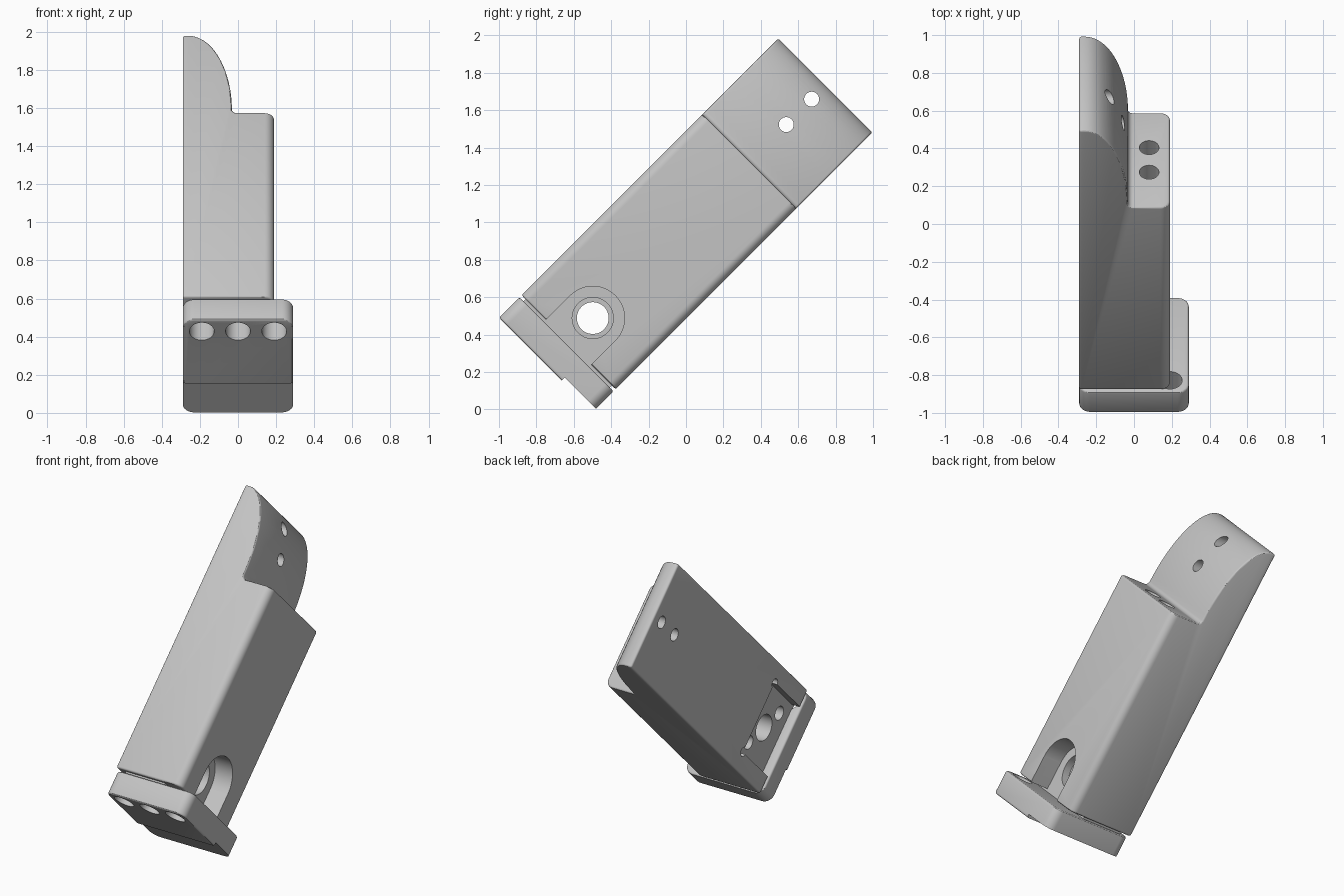
import bpy, bmesh, math
from mathutils import Matrix, Vector

cube = bpy.data.objects.get("Cube")
if cube:
    bpy.data.objects.remove(cube, do_unlink=True)

# One matte grey for everything
grey = bpy.data.materials.new("grey metal")
grey.use_nodes = True
colour = (0.55, 0.55, 0.55, 1)
grey.diffuse_color = colour
grey.node_tree.nodes["Principled BSDF"].inputs["Base Color"].default_value = colour

# Parts are made upright (z along the length), then tipped by 45 degrees
TILT = Matrix.Rotation(math.radians(-45), 4, 'X')
B0, B1 = -1.054, -0.342          # extent across the width
BM = (B0 + B1) / 2


def add_object(name, bm):
    bmesh.ops.recalc_face_normals(bm, faces=bm.faces)
    mesh = bpy.data.meshes.new(name)
    bm.to_mesh(mesh)
    bm.free()
    mesh.materials.append(grey)
    ob = bpy.data.objects.new(name, mesh)
    bpy.context.collection.objects.link(ob)
    return ob


def box(name, lo, hi):
    lo, hi = Vector(lo), Vector(hi)
    bm = bmesh.new()
    bmesh.ops.create_cube(bm, size=1)
    bmesh.ops.scale(bm, vec=hi - lo, verts=bm.verts)
    bmesh.ops.translate(bm, vec=(lo + hi) / 2, verts=bm.verts)
    return add_object(name, bm)


def cylinder(axis, centre, radius, length):
    bm = bmesh.new()
    bmesh.ops.create_cone(bm, cap_ends=True, segments=48, radius1=radius,
                          radius2=radius, depth=length)
    if axis == 'X':
        bmesh.ops.rotate(bm, matrix=Matrix.Rotation(math.pi / 2, 3, 'Y'), verts=bm.verts)
    bmesh.ops.translate(bm, vec=centre, verts=bm.verts)
    return add_object("cutter", bm)


def bevel_edges(bm, test, radius):
    edges = [e for e in bm.edges if test(e.verts[0].co, e.verts[1].co)]
    bmesh.ops.bevel(bm, geom=edges, offset=radius, segments=8, profile=0.5,
                    affect='EDGES', clamp_overlap=True)


def finish(ob, cutters=(), bevel=0.0):
    """Soften edges, cut, bake the modifiers and tip the part into place."""
    if bevel:
        m = ob.modifiers.new("edge", 'BEVEL')
        m.width, m.segments, m.limit_method = bevel, 3, 'ANGLE'
        m.angle_limit = math.radians(40)
    for c in cutters:
        c.hide_render = True
        m = ob.modifiers.new("cut", 'BOOLEAN')
        m.operation, m.solver, m.object = 'DIFFERENCE', 'EXACT', c
    graph = bpy.context.evaluated_depsgraph_get()
    mesh = bpy.data.meshes.new_from_object(ob.evaluated_get(graph))
    ob.modifiers.clear()
    ob.data = mesh
    mesh.transform(TILT)
    for c in cutters:
        bpy.data.objects.remove(c, do_unlink=True)
    bpy.ops.object.select_all(action='DESELECT')
    ob.select_set(True)
    bpy.context.view_layer.objects.active = ob
    bpy.ops.object.shade_smooth_by_angle(angle=math.radians(30))


# Body with curved blade: side profile in x and length
profile = [(-0.29, -0.19), (0.19, -0.19), (0.19, 1.178)]
for i in range(7):               # small fillet at the foot of the blade
    t = math.pi / 2 * i / 6
    profile.append((-0.005 - 0.027 * math.sin(t), 1.205 - 0.027 * math.cos(t)))
for i in range(1, 25):           # elliptical blade face
    t = math.pi / 2 * i / 24
    profile.append((-0.26 + 0.228 * math.cos(t), 1.205 + 0.547 * math.sin(t)))
profile.append((-0.29, 1.752))

bm = bmesh.new()
face = bm.faces.new([bm.verts.new((x, B0, z)) for x, z in profile])
ext = bmesh.ops.extrude_face_region(bm, geom=[face])
bmesh.ops.translate(bm, vec=(0, B1 - B0, 0),
                    verts=[v for v in ext["geom"] if isinstance(v, bmesh.types.BMVert)])
bevel_edges(bm, lambda p, q: min(p.x, q.x) > 0.18 and abs(p.y - q.y) < 1e-4, 0.05)
body = add_object("body", bm)

HZ = -0.007                      # height of the cross hole
cuts = [
    # round-ended pocket, open towards the base
    cylinder('X', (0.26, BM, HZ), 0.17, 0.40),
    box("cutter", (0.06, BM - 0.17, -0.30), (0.46, BM + 0.17, HZ)),
    # stepped cross hole
    cylinder('X', (0.06, BM, HZ), 0.11, 0.10),
    cylinder('X', (0, BM, HZ), 0.085, 1.0),
    # shallow rectangular recess on the flat side
    box("cutter", (-0.40, BM - 0.24, -0.30), (-0.23, BM + 0.24, 0.19)),
]
for s in (-1, 1):
    cuts += [
        cylinder('X', (-0.315, BM + s * 0.235, 0.185), 0.03, 0.17),       # recess corner relief
        cylinder('X', (-0.25, BM + s * 0.14, HZ + s * 0.09), 0.045, 0.28),  # blind pin hole
        cylinder('Z', (0.08, BM + s * 0.092, 1.178), 0.052, 0.50),        # shelf hole
        cylinder('X', (-0.15, BM, 1.552 + s * 0.096), 0.04, 0.60),        # blade hole
    ]
finish(body, cuts, 0.012)

# Neck filling the thin gap between body and base
neck = box("neck", (-0.23, B0 + 0.03, -0.215), (0.06, B1 - 0.03, -0.18))
finish(neck)

# Base plate with rounded corners and a stepped underside
bm = bmesh.new()
bmesh.ops.create_cube(bm, size=1)
bmesh.ops.scale(bm, vec=(0.58, B1 - B0, 0.155), verts=bm.verts)
bmesh.ops.translate(bm, vec=(0, BM, -0.2825), verts=bm.verts)
bevel_edges(bm, lambda p, q: abs(p.z - q.z) > 0.1, 0.06)
plate = add_object("base_plate", bm)
cuts = [box("cutter", (-0.5, -0.58, -0.5), (0.5, 0, -0.338))]
cuts += [cylinder('Z', (x, -0.965, -0.28), 0.065, 0.4) for x in (-0.19, 0, 0.19)]
finish(plate, cuts, 0.012)
